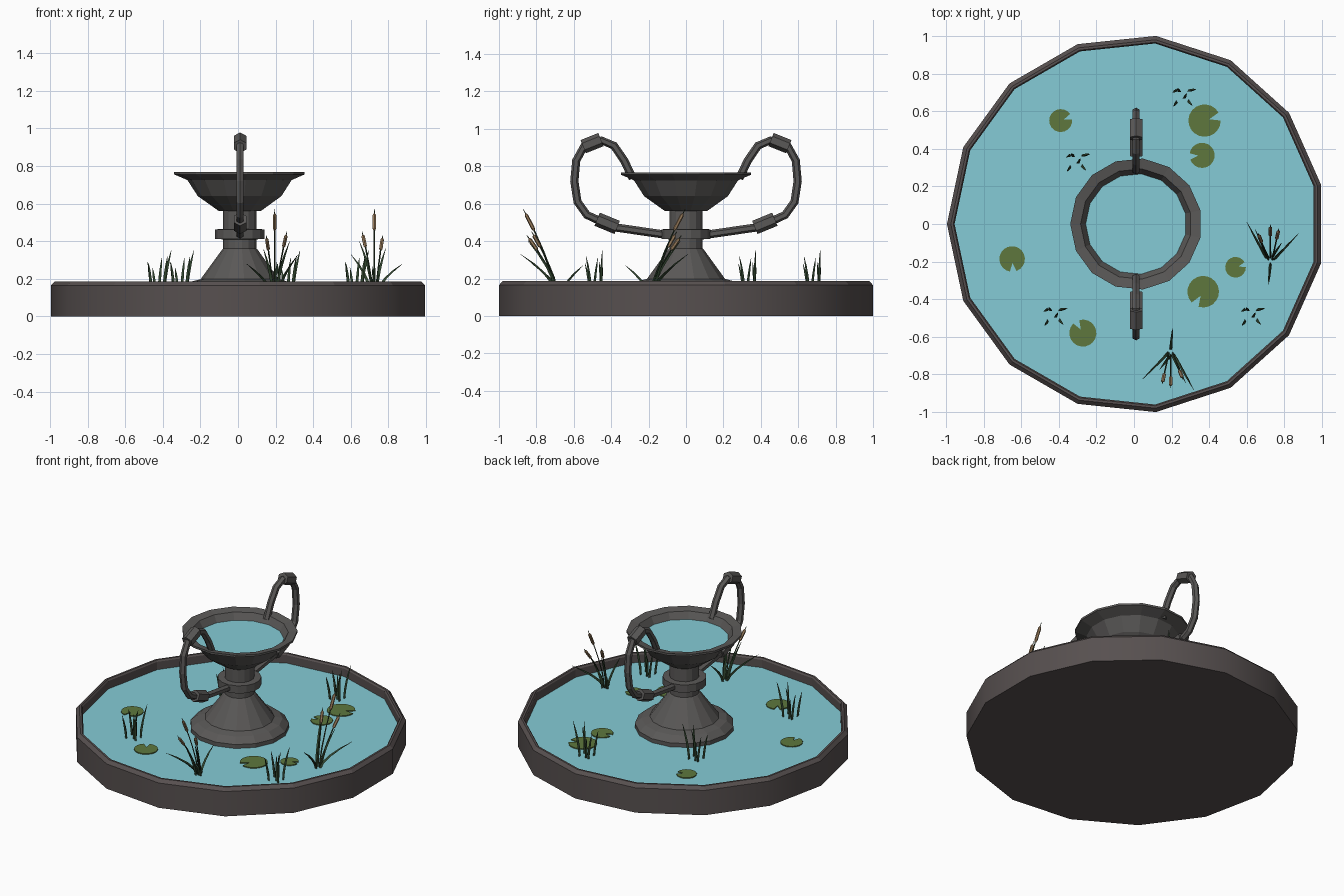
import bpy, bmesh, math
from mathutils import Vector, Matrix

if "Cube" in bpy.data.objects:
    bpy.data.objects.remove(bpy.data.objects["Cube"])

CX = 0.011   # axis of the fifteen-sided fountain
SIDES = 15


def material(name, rgb):
    m = bpy.data.materials.new(name)
    m.diffuse_color = (*rgb, 1)
    m.use_nodes = True
    m.node_tree.nodes["Principled BSDF"].inputs["Base Color"].default_value = m.diffuse_color
    return m


STONE = material("basin stone", (0.095, 0.080, 0.079))
GREY = material("fountain stone", (0.102, 0.098, 0.095))
WATER = material("water blue", (0.235, 0.60, 0.67))
PAD = material("lily green", (0.112, 0.185, 0.048))
REED = material("reed green", (0.030, 0.060, 0.028))
HEAD = material("cattail tan", (0.33, 0.21, 0.11))


def finish(name, bm, mat, recalc=True):
    if recalc:
        bmesh.ops.recalc_face_normals(bm, faces=bm.faces)
    me = bpy.data.meshes.new(name)
    bm.to_mesh(me)
    bm.free()
    me.materials.append(mat)
    ob = bpy.data.objects.new(name, me)
    bpy.context.collection.objects.link(ob)
    return ob


def ring(bm, r, z):
    return [bm.verts.new((CX + r * math.cos(math.pi + math.tau * i / SIDES),
                          r * math.sin(math.pi + math.tau * i / SIDES), z)) for i in range(SIDES)]


def bridge(bm, a, b):
    n = len(a)
    for i in range(n):
        bm.faces.new((a[i], a[(i + 1) % n], b[(i + 1) % n], b[i]))


# turned part: profile of (radius, height), both ends capped
def lathe(name, profile, mat):
    bm = bmesh.new()
    rings = [ring(bm, r, z) for r, z in profile]
    for a, b in zip(rings, rings[1:]):
        bridge(bm, a, b)
    bm.faces.new(rings[0])
    bm.faces.new(rings[-1])
    return finish(name, bm, mat)


def disc(name, r, z, mat):
    bm = bmesh.new()
    bm.faces.new(ring(bm, r, z))
    return finish(name, bm, mat, False)


# tapered tube along a path, added to a mesh
def sweep(bm, pts, radii, n, ref=Vector((1, 0, 0))):
    pts = [Vector(p) for p in pts]
    rings = []
    for i, p in enumerate(pts):
        t = (pts[min(i + 1, len(pts) - 1)] - pts[max(i - 1, 0)]).normalized()
        up = t.cross(ref).normalized()
        side = up.cross(t)
        rings.append([bm.verts.new(p + radii[i] * (up * math.cos(math.tau * k / n)
                                                   + side * math.sin(math.tau * k / n))) for k in range(n)])
    for a, b in zip(rings, rings[1:]):
        bridge(bm, a, b)
    bm.faces.new(rings[0])
    bm.faces.new(rings[-1])


# pool
basin = lathe("pool_basin", [(1.0055, 0), (1.0055, 0.165), (0.985, 0.186), (0.972, 0.186),
                             (0.965, 0.176), (0.965, 0.11)], STONE)
for f in basin.data.polygons:
    f.use_smooth = abs(f.normal.z) < 0.1 and f.center.z < 0.1
disc("pool_water", 0.967, 0.124, WATER)

# pedestal and bowl
lathe("pedestal", [(0.30, 0.11), (0.30, 0.15), (0.26, 0.185), (0.21, 0.198), (0.095, 0.356),
                   (0.09, 0.36), (0.09, 0.41), (0.132, 0.412), (0.132, 0.463), (0.09, 0.465),
                   (0.09, 0.57)], GREY)
lathe("bowl", [(0.10, 0.56), (0.115, 0.562), (0.225, 0.64), (0.28, 0.725), (0.35, 0.755),
               (0.35, 0.768), (0.295, 0.758), (0.26, 0.70)], GREY)
disc("bowl_water", 0.268, 0.715, WATER)

# handles, front one mirrored from the back one
PATH = [(0.285, 0.735), (0.33, 0.83), (0.385, 0.91), (0.45, 0.938), (0.545, 0.908), (0.587, 0.83),
        (0.597, 0.72), (0.58, 0.61), (0.53, 0.54), (0.46, 0.508), (0.37, 0.472), (0.08, 0.43)]
COLLARS = [((0.455, 0.943), (0.55, 0.905)), ((0.475, 0.517), (0.368, 0.473))]
for name, s in (("back_handle", 1), ("front_handle", -1)):
    bm = bmesh.new()
    sweep(bm, [(CX, s * y, z) for y, z in PATH], [0.022] * len(PATH), 6)
    for ends in COLLARS:
        sweep(bm, [(CX, s * y, z) for y, z in ends], [0.038] * 2, 6)
    finish(name, bm, GREY)

# lily pads: x, y, radius, notch direction in degrees
for i, (x, y, r, a) in enumerate([(-0.39, 0.55, 0.061, 20), (0.375, 0.55, 0.086, 15),
                                  (0.362, 0.365, 0.067, 185), (-0.648, -0.186, 0.068, -85),
                                  (-0.272, -0.58, 0.072, 120), (0.368, -0.36, 0.084, 238),
                                  (0.54, -0.23, 0.055, 15)]):
    bm = bmesh.new()
    a = math.radians(a)
    ang = [a + 0.26 + (math.tau - 0.52) * k / 18 for k in range(19)]
    outline = [(x + r * math.cos(t), y + r * math.sin(t)) for t in ang]
    outline.append((x + 0.3 * r * math.cos(a), y + 0.3 * r * math.sin(a)))
    low = [bm.verts.new((*p, 0.124)) for p in outline]
    top = [bm.verts.new((*p, 0.130)) for p in outline]
    bridge(bm, low, top)
    bm.faces.new(top)
    finish(f"lily_pad_{i + 1}", bm, PAD)


# curved leaf or stem: base offset, tip offset and tip height
def arc(base, tip, h, power):
    return [Vector((base[0] + (tip[0] - base[0]) * t ** power,
                    base[1] + (tip[1] - base[1]) * t ** power,
                    0.12 + (h - 0.12) * t)) for t in (0, 0.25, 0.5, 0.75, 1)]


LEAF = [0.007, 0.009, 0.008, 0.006, 0.001]

# small grass tufts
TUFT = [((-0.040, 0.025), (-0.060, 0.015), 0.29), ((-0.020, 0.020), (-0.035, 0.035), 0.26),
        ((0.025, 0.022), (0.065, 0.032), 0.35), ((0.000, -0.015), (0.015, 0.008), 0.31),
        ((-0.040, -0.035), (-0.055, -0.060), 0.28), ((0.025, -0.030), (0.045, -0.055), 0.32)]
for i, (x, y) in enumerate([(0.265, 0.685), (-0.30, 0.34), (-0.42, -0.48), (0.63, -0.48)]):
    bm = bmesh.new()
    for b, t, h in TUFT:
        sweep(bm, [p + Vector((x, y, 0)) for p in arc(b, t, h, 1.5)], LEAF, 3)
    finish(f"grass_tuft_{i + 1}", bm, REED)

# cattail clumps, the second one turned half round
BLADES = [((0, 0.02), (0.01, 0.135), 0.27), ((-0.015, 0), (-0.15, -0.14), 0.28),
          ((0.02, -0.01), (0.125, -0.20), 0.33), ((0.01, -0.01), (0.08, -0.16), 0.40),
          ((-0.01, -0.02), (-0.06, -0.09), 0.36)]
STEMS = [((0, -0.01), (0.0, -0.185), 0.57), ((0.01, 0), (0.065, -0.14), 0.45),
         ((-0.01, 0), (-0.045, -0.165), 0.43)]
for i, (x, y, turn) in enumerate([(0.195, -0.685, 0), (0.725, -0.19, math.pi)]):
    place = Matrix.Translation((x, y, 0)) @ Matrix.Rotation(turn, 4, 'Z')
    leaves, heads = bmesh.new(), bmesh.new()
    for b, t, h in BLADES:
        sweep(leaves, [place @ p for p in arc(b, t, h, 1.6)], LEAF, 3)
    for b, t, h in STEMS:
        pts = [place @ p for p in arc(b, t, h, 1.4)]
        sweep(leaves, pts, [0.005, 0.005, 0.004, 0.004, 0.002], 4)
        a, c = pts[3], pts[4]
        sweep(heads, [a.lerp(c, k) for k in (0.0, 0.1, 0.7, 0.8)], [0.005, 0.010, 0.010, 0.004], 6)
    finish(f"cattail_leaves_{i + 1}", leaves, REED)
    finish(f"cattail_heads_{i + 1}", heads, HEAD)
